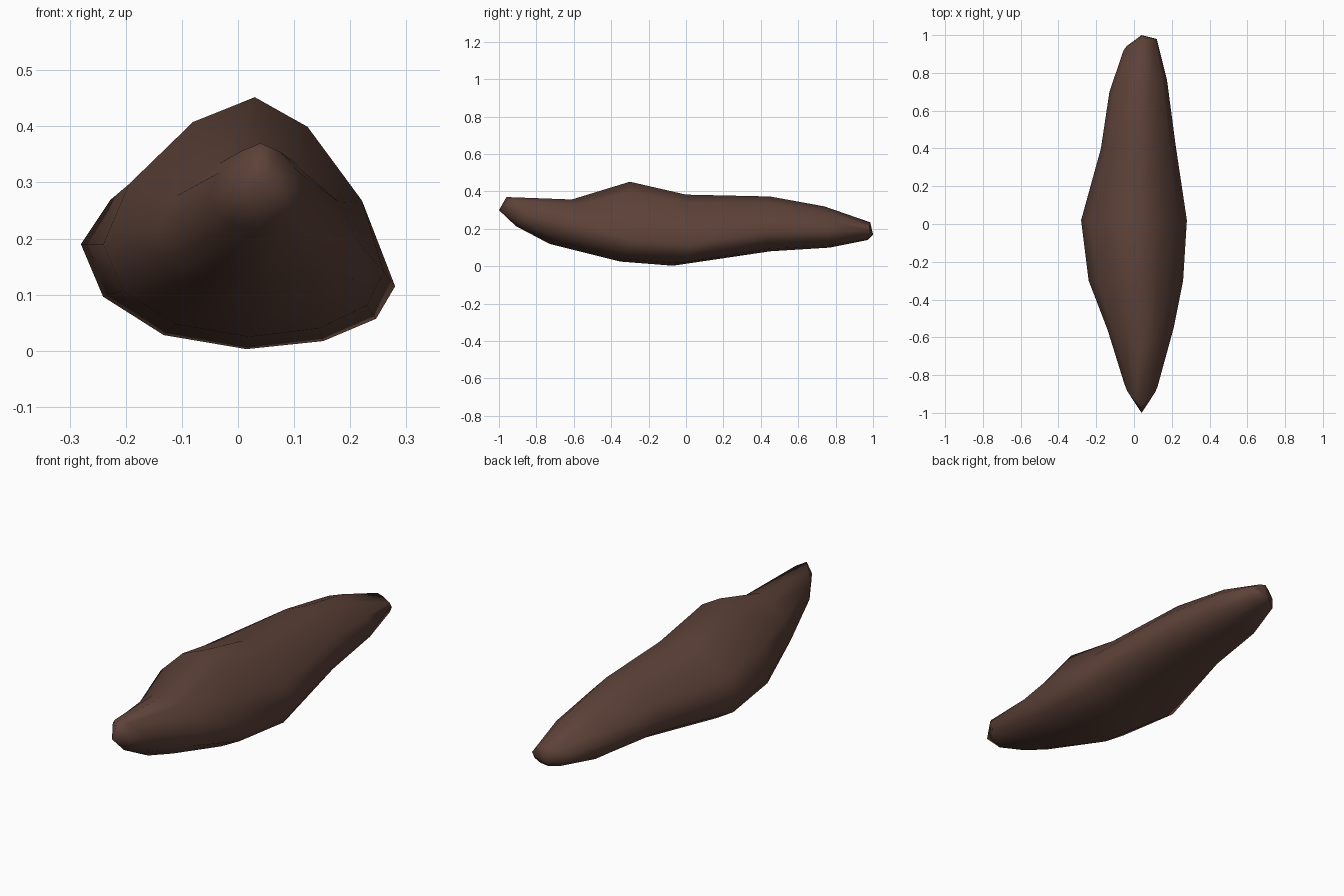
import bpy, bmesh, math

if "Cube" in bpy.data.objects:
    bpy.data.objects.remove(bpy.data.objects["Cube"])

# four guide rails running front to back: (x, y, z) per ring
top = [(.04, -.96, .37), (.04, -.61, .357), (.03, -.30, .452), (.03, 0, .383),
       (.03, .45, .373), (.03, .74, .32), (.04, .985, .235)]
right = [(.125, -.86, .28), (.21, -.55, .20), (.26, -.30, .14), (.28, .02, .115),
         (.22, .42, .18), (.175, .76, .19), (.12, .98, .19)]
bottom = [(.04, -.91, .215), (.04, -.73, .12), (.02, -.35, .025), (.015, -.07, .003),
          (.03, .45, .08), (.03, .77, .10), (.04, .97, .14)]
left = [(-.05, -.85, .28), (-.14, -.56, .22), (-.24, -.30, .19), (-.28, .02, .19),
        (-.175, .40, .20), (-.13, .70, .20), (-.055, .92, .19)]
STEPS = 3


def quadrant(mid, side, power):
    """Points from a top/bottom rail round towards a side rail."""
    pts = []
    for k in range(STEPS + 1):
        a = k / STEPS * math.pi / 2
        u, v = abs(math.sin(a)) ** (2 / power), abs(math.cos(a)) ** (2 / power)
        t = k / STEPS
        pts.append((mid[0] + u * (side[0] - mid[0]),
                    mid[1] + t * (side[1] - mid[1]),
                    side[2] + v * (mid[2] - side[2])))
    return pts


# rock body: peaked above, rounder below
bm = bmesh.new()
rings = []
for t, r, b, l in zip(top, right, bottom, left):
    loop = (quadrant(t, r, 1.55)[:-1] + quadrant(b, r, 2.1)[:0:-1]
            + quadrant(b, l, 2.0)[:-1] + quadrant(t, l, 1.55)[:0:-1])
    rings.append([bm.verts.new(p) for p in loop])
n = len(rings[0])
for a, b in zip(rings, rings[1:]):
    for i in range(n):
        j = (i + 1) % n
        bm.faces.new((a[i], a[j], b[j], b[i]))

# pointed front tip and blunt back end
for ring, tip in ((rings[0], (.04, -1, .30)), (rings[-1], (.04, 1, .17))):
    c = bm.verts.new(tip)
    for i in range(n):
        bm.faces.new((ring[i], ring[(i + 1) % n], c))
bmesh.ops.recalc_face_normals(bm, faces=bm.faces)

mesh = bpy.data.meshes.new("rock_body")
bm.to_mesh(mesh)
bm.free()
body = bpy.data.objects.new("rock_body", mesh)
bpy.context.collection.objects.link(body)

brown = bpy.data.materials.new("dark brown")
brown.diffuse_color = (.109, .054, .040, 1)
brown.use_nodes = True
brown.node_tree.nodes["Principled BSDF"].inputs["Base Color"].default_value = brown.diffuse_color
mesh.materials.append(brown)

bpy.context.view_layer.objects.active = body
body.select_set(True)
bpy.ops.object.shade_smooth_by_angle(angle=math.radians(60))
